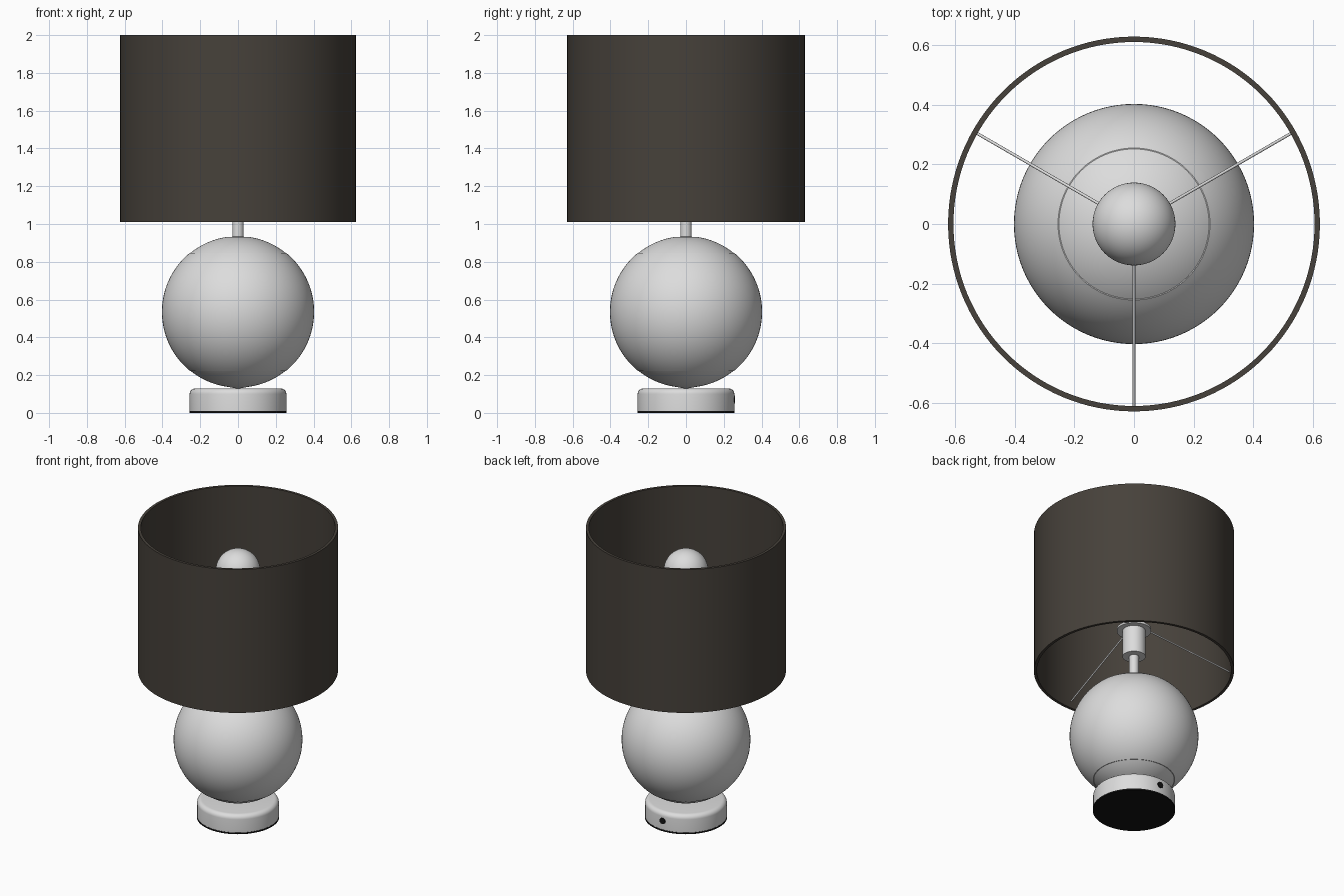
import bpy, math
from mathutils import Vector

if "Cube" in bpy.data.objects:
    bpy.data.objects.remove(bpy.data.objects["Cube"])


def material(name, r, g, b):
    m = bpy.data.materials.new(name)
    m.diffuse_color = (r, g, b, 1)
    m.use_nodes = True
    m.node_tree.nodes["Principled BSDF"].inputs["Base Color"].default_value = m.diffuse_color
    return m


GREY = material("light grey", 0.72, 0.72, 0.72)
BROWN = material("dark brown fabric", 0.062, 0.053, 0.043)
BLACK = material("black", 0.006, 0.006, 0.006)


def finish(ob, mat):
    ob.data.materials.append(mat)
    bpy.ops.object.select_all(action='DESELECT')
    ob.select_set(True)
    bpy.context.view_layer.objects.active = ob
    bpy.ops.object.shade_smooth_by_angle(angle=math.radians(35))
    return ob


def lathe(name, profile, mat, n=96, closed=False):
    """Spin (radius, z) points, listed bottom to top on the outside, about z."""
    verts, rings, faces = [], [], []
    for r, z in profile:
        if r < 1e-5:
            rings.append([len(verts)] * n)
            verts.append((0, 0, z))
        else:
            rings.append(list(range(len(verts), len(verts) + n)))
            verts += [(r * math.cos(2 * math.pi * i / n),
                       r * math.sin(2 * math.pi * i / n), z) for i in range(n)]
    pairs = list(zip(rings, rings[1:] + rings[:1])) if closed else list(zip(rings, rings[1:]))
    for a, b in pairs:
        for i in range(n):
            j = (i + 1) % n
            f = list(dict.fromkeys([a[i], a[j], b[j], b[i]]))
            if len(f) > 2:
                faces.append(f)
    me = bpy.data.meshes.new(name)
    me.from_pydata(verts, [], faces)
    ob = bpy.data.objects.new(name, me)
    bpy.context.collection.objects.link(ob)
    return finish(ob, mat)


def rod(name, a, b, r, mat, n=12):
    a, b = Vector(a), Vector(b)
    d = b - a
    bpy.ops.mesh.primitive_cylinder_add(vertices=n, radius=r, depth=d.length,
                                        location=(a + b) / 2)
    ob = bpy.context.object
    ob.name = name
    ob.rotation_euler = d.to_track_quat('Z', 'Y').to_euler()
    return finish(ob, mat)


def arc(r, cz, a0, a1, steps):
    """Arc points about (0, cz), angles in degrees up from the horizon."""
    out = []
    for i in range(steps + 1):
        t = math.radians(a0 + (a1 - a0) * i / steps)
        out.append((r * math.cos(t), cz + r * math.sin(t)))
    return out


# Base: black foot pad, rounded puck and cord outlet at the back
lathe("foot_pad", [(0, 0), (0.258, 0), (0.258, 0.01), (0, 0.01)], BLACK)
fillet = [(0.226 + x, z) for x, z in arc(0.03, 0.1, 0, 90, 6)]
lathe("base", [(0, 0.01), (0.256, 0.01)] + fillet + [(0, 0.13)], GREY)
rod("cord_outlet", (0, 0.2, 0.07), (0, 0.26, 0.07), 0.021, BLACK, 24)

# Globe body with separate lower and upper caps
R, CZ = 0.403, 0.535
CUT = math.degrees(math.asin(0.312 / R))
lathe("globe_body", [(0, CZ - 0.312)] + arc(R, CZ, -CUT, CUT, 40) + [(0, CZ + 0.312)], GREY)
lathe("globe_lower_cap", [(0, 0.128)] + arc(R - 0.002, CZ, -82, -CUT, 14), GREY)
lathe("globe_upper_cap", arc(R - 0.002, CZ, CUT, 82, 14) + [(0, 0.933)], GREY)

# Stem, socket and bulb
rod("stem", (0, 0, 0.9), (0, 0, 1.14), 0.03, GREY, 32)
lathe("socket", [(0, 1.11), (0.072, 1.11), (0.072, 1.4), (0, 1.4)], GREY, 48)
lathe("bulb", [(0.055, 1.4), (0.06, 1.45), (0.075, 1.52), (0.098, 1.58)]
      + arc(0.139, 1.703, -38, 90, 24), GREY, 64)

# Shade carrier: ring and three sloping wires
lathe("carrier_ring", [(0.07, 1.295), (0.108, 1.295), (0.108, 1.31), (0.07, 1.31)],
      GREY, 48, closed=True)
for k, deg in enumerate((30, 150, 270)):
    c, s = math.cos(math.radians(deg)), math.sin(math.radians(deg))
    rod(f"carrier_wire_{k + 1}", (0.1 * c, 0.1 * s, 1.302),
        (0.612 * c, 0.612 * s, 1.06), 0.005, GREY)

# Open drum shade
shade = lathe("shade", [(0.606, 1.01), (0.624, 1.01), (0.624, 2.0), (0.606, 2.0)],
              BROWN, 128, closed=True)
shade.scale = (1.0, 1.008, 1.0)
